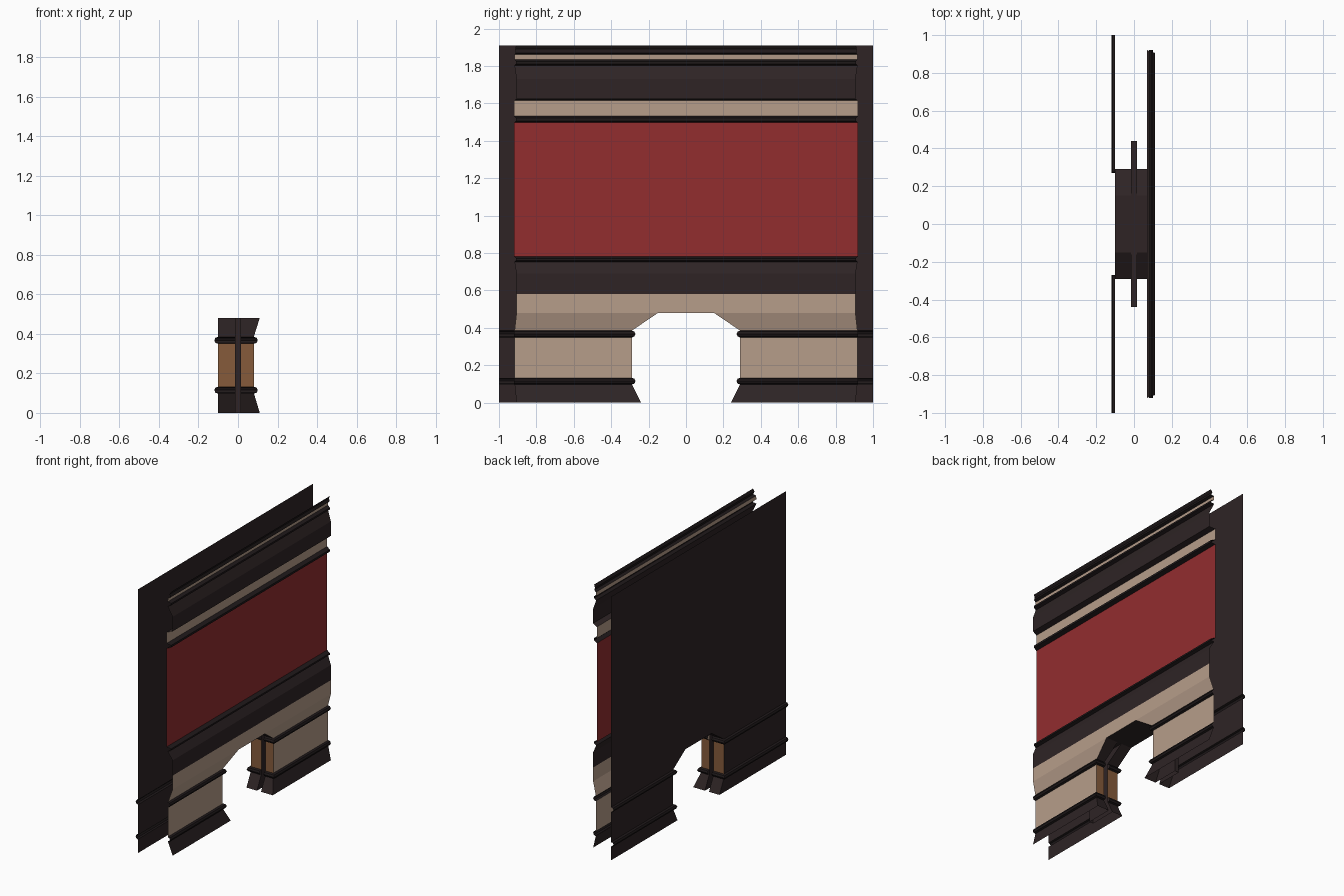
import bpy
from mathutils import Vector

if "Cube" in bpy.data.objects:
    bpy.data.objects.remove(bpy.data.objects["Cube"])


def lin(c):
    return c / 12.92 if c <= 0.04045 else ((c + 0.055) / 1.055) ** 2.4


def material(name, r, g, b):
    m = bpy.data.materials.new(name)
    m.diffuse_color = (lin(r / 255), lin(g / 255), lin(b / 255), 1)
    m.use_nodes = True
    m.node_tree.nodes["Principled BSDF"].inputs["Base Color"].default_value = m.diffuse_color
    return m


MATS = [material("dark_wood", 46, 36, 37), material("tan_plaster", 182, 157, 138),
        material("red_panel", 146, 45, 47), material("brown_panel", 134, 91, 59),
        material("black_trim", 31, 25, 26)]
DARK, TAN, RED, BROWN, TRIM = range(5)


class Part:
    """Collects quads, each turned towards a wanted direction."""
    def __init__(self, name):
        self.name, self.v, self.f, self.m = name, [], [], []

    def quad(self, pts, mat, facing):
        p = [Vector(q) for q in pts]
        if (p[2] - p[0]).cross(p[3] - p[1]).dot(Vector(facing)) < 0:
            p.reverse()
        n = len(self.v)
        self.v += p
        self.f.append(range(n, n + 4))
        self.m.append(mat)

    def finish(self):
        me = bpy.data.meshes.new(self.name)
        me.from_pydata([tuple(v) for v in self.v], [], [tuple(f) for f in self.f])
        for m in MATS:
            me.materials.append(m)
        me.polygons.foreach_set("material_index", self.m)
        ob = bpy.data.objects.new(self.name, me)
        bpy.context.collection.objects.link(ob)


BACK, SLOT, SLOT_END = -0.1, 0.016, 0.44
# lower levels: z, front x, half width of the opening
LOW = [(0, .11, .24), (.1, .08, .29), (.13, .08, .29), (.35, .08, .29),
       (.385, .08, .29), (.48, .11, .15)]
BANDS = [(0, DARK, DARK), (2, TAN, BROWN), (4, TAN, DARK)]   # level, front colour, jamb colour


def end_y(x):
    return .92 - (x - .07) * .35    # slightly mitred ends


# Upper front: x, z and colour of the strip above each point
UPPER = [(.11, .48, TAN), (.11, .58, DARK), (.11, .69, DARK), (.078, .752, TRIM),
         (.1, .76, TRIM), (.1, .772, TRIM), (.07, .782, RED), (.07, 1.497, TRIM),
         (.1, 1.507, TRIM), (.1, 1.522, TRIM), (.07, 1.532, TAN), (.07, 1.615, DARK),
         (.11, 1.625, DARK), (.11, 1.73, DARK), (.078, 1.803, TRIM), (.1, 1.812, TRIM),
         (.1, 1.825, TRIM), (.078, 1.835, TAN), (.08, 1.862, TRIM), (.098, 1.87, TRIM),
         (.09, 1.89, TRIM), (.1, 1.91, TRIM)]
front = Part("front_wall")
for (x0, z0, m), (x1, z1, _) in zip(UPPER, UPPER[1:]):
    a, b = end_y(x0), end_y(x1)
    front.quad([(x0, -a, z0), (x0, a, z0), (x1, b, z1), (x1, -b, z1)], m, (1, 0, 0))

back = Part("back_wall")
back.quad([(BACK, -1, .48), (BACK, 1, .48), (BACK, 1, 1.91), (BACK, -1, 1.91)], DARK, (-1, 0, 0))

jamb = Part("doorway_lining")
jamb.quad([(BACK, -.15, .48), (.11, -.15, .48), (.11, .15, .48), (BACK, .15, .48)], DARK, (0, 0, -1))

slot = Part("gate_slots")
trim = Part("doorway_mouldings")
# Moulding section: outward offset, height
SECTION = [(0, -.018), (.014, -.013), (.02, 0), (.014, .013), (0, .018)]

for s in (-1, 1):
    for i, mf, mj in BANDS:
        (z0, x0, y0), (z1, x1, y1) = LOW[i], LOW[i + 1]
        # wall areas beside the opening
        front.quad([(x0, s * y0, z0), (x0, s * end_y(x0), z0),
                    (x1, s * end_y(x1), z1), (x1, s * y1, z1)], mf, (1, 0, 0))
        back.quad([(BACK, s * y0, z0), (BACK, s, z0), (BACK, s, z1), (BACK, s * y1, z1)],
                  DARK, (-1, 0, 0))
        # jamb faces on both sides of the slot
        for a0, a1, b in ((x0, x1, SLOT), (BACK, BACK, -SLOT)):
            jamb.quad([(a0, s * y0, z0), (b, s * y0, z0), (b, s * y1, z1), (a1, s * y1, z1)],
                      mj, (0, -s, -.1))
    # slot walls, end and ceiling
    for (z0, _, y0), (z1, _, y1) in zip(LOW, LOW[1:]):
        for x in (-SLOT, SLOT):
            slot.quad([(x, s * y0, z0), (x, s * SLOT_END, z0), (x, s * SLOT_END, z1),
                       (x, s * y1, z1)], DARK, (-x, 0, 0))
    e = s * SLOT_END
    slot.quad([(-SLOT, e, 0), (SLOT, e, 0), (SLOT, e, .48), (-SLOT, e, .48)], DARK, (0, -s, 0))
    slot.quad([(-SLOT, s * .15, .48), (SLOT, s * .15, .48), (SLOT, e, .48), (-SLOT, e, .48)],
              DARK, (0, 0, -1))
    # mouldings run along each wall, then turn into the doorway
    for z in (.115, .367):
        for wall, out, end in ((.08, 1, .92), (BACK, -1, 1)):
            for (d0, h0), (d1, h1) in zip(SECTION, SECTION[1:]):
                up = h0 + h1
                corner = [(wall + out * d, s * (.29 - d), z + h) for d, h in ((d0, h0), (d1, h1))]
                far = [(wall + out * d, s * end, z + h) for d, h in ((d0, h0), (d1, h1))]
                inn = [(out * SLOT, s * (.29 - d), z + h) for d, h in ((d0, h0), (d1, h1))]
                trim.quad([corner[0], far[0], far[1], corner[1]], TRIM, (out, 0, up * 9))
                trim.quad([corner[0], inn[0], inn[1], corner[1]], TRIM, (0, -s, up * 9))

for part in (front, back, jamb, slot, trim):
    part.finish()
